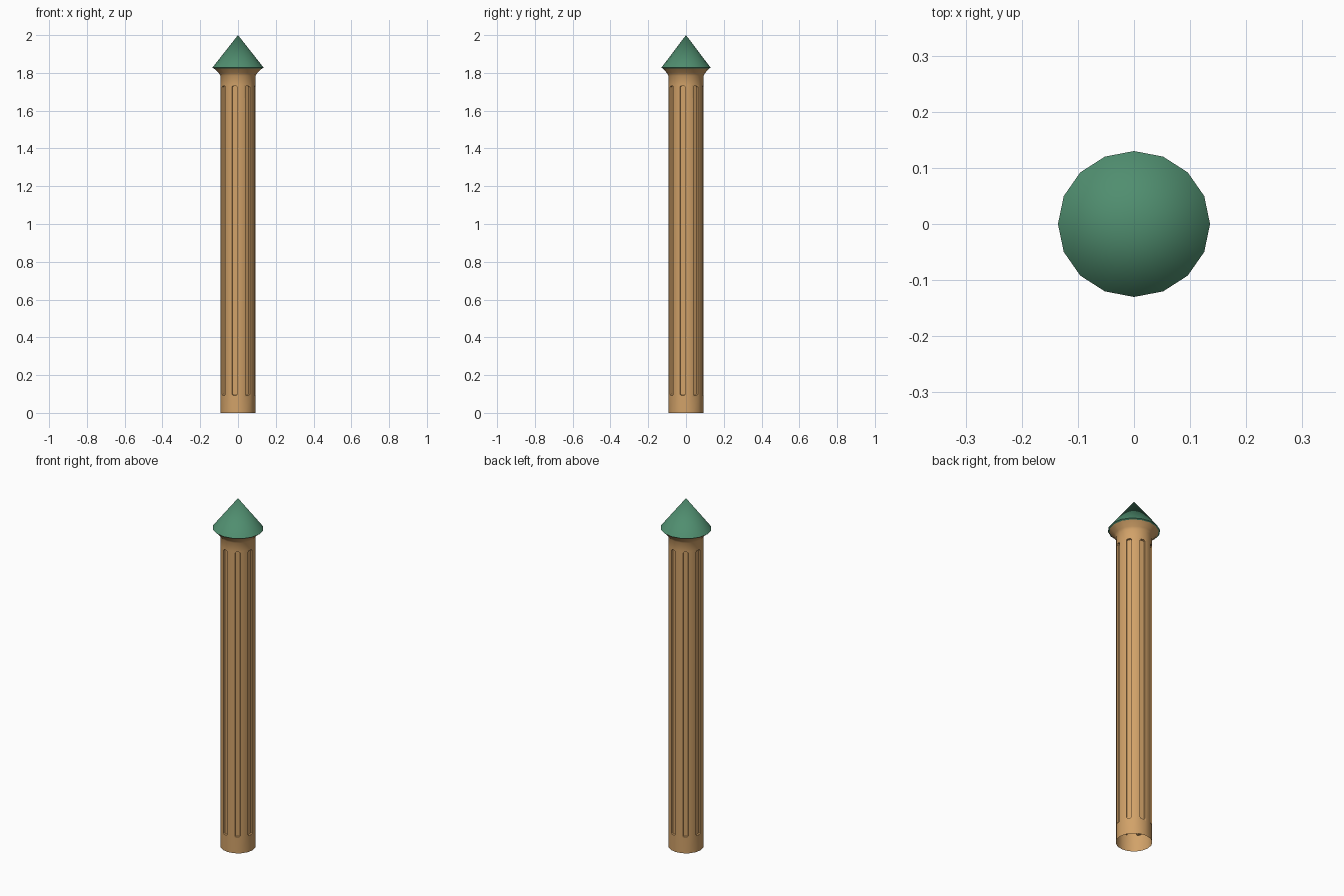
import bpy, bmesh
from math import cos, sin, pi, radians

if "Cube" in bpy.data.objects:
    bpy.data.objects.remove(bpy.data.objects["Cube"])

SIDES = 16


def lathe(bm, profile):
    """Rings of (rx, ry, z) joined by quads; ends stay open unless radius is 0."""
    bands, previous = [], None
    for rx, ry, z in profile:
        if rx == 0:
            ring = [bm.verts.new((0, 0, z))] * SIDES
        else:
            ring = [bm.verts.new((rx * cos(2 * pi * i / SIDES), ry * sin(2 * pi * i / SIDES), z))
                    for i in range(SIDES)]
        if previous:
            band = []
            for i in range(SIDES):
                j = (i + 1) % SIDES
                corners = [previous[i], previous[j], ring[j], ring[i]]
                band.append(bm.faces.new(list(dict.fromkeys(corners))))
            bands.append(band)
        previous = ring
    bm.normal_update()
    return bands


def finish(bm, name, colour, angle):
    mesh = bpy.data.meshes.new(name)
    bm.to_mesh(mesh)
    bm.free()
    mat = bpy.data.materials.new(name + "_colour")
    mat.diffuse_color = (*colour, 1)
    mat.use_nodes = True
    mat.node_tree.nodes["Principled BSDF"].inputs["Base Color"].default_value = mat.diffuse_color
    mesh.materials.append(mat)
    for p in mesh.polygons:
        p.use_smooth = True
    mesh.set_sharp_from_angle(angle=radians(angle))
    obj = bpy.data.objects.new(name, mesh)
    bpy.context.scene.collection.objects.link(obj)
    return obj


# Hollow shaft, open at the bottom, with a flared collar
R = 0.093
bm = bmesh.new()
bands = lathe(bm, [(R, R, 0), (R, R, 0.088), (R, R, 1.736), (R, R, 1.785),
                   (0.101, 0.1, 1.798), (0.13, 0.125, 1.826)])

# Eight flutes: every second panel is inset, its corners cut, then sunk
panels = bands[1][1::2]
bmesh.ops.inset_individual(bm, faces=panels, thickness=0.006)
corners = [v for f in panels for v in f.verts]
bmesh.ops.bevel(bm, geom=corners, offset=0.006, segments=1, profile=0.5, affect='VERTICES')
bm.normal_update()
flutes = [f for f in bm.faces if len(f.verts) == 8]
bmesh.ops.inset_individual(bm, faces=flutes, thickness=0.002, depth=-0.009)
finish(bm, "fluted_shaft", (0.64, 0.36, 0.14), 35)

# Conical cap with a thin lip tucked onto the collar
bm = bmesh.new()
lathe(bm, [(0.125, 0.12, 1.822), (0.1355, 0.13, 1.828), (0, 0, 2.0)])
finish(bm, "conical_cap", (0.08, 0.27, 0.16), 35)
